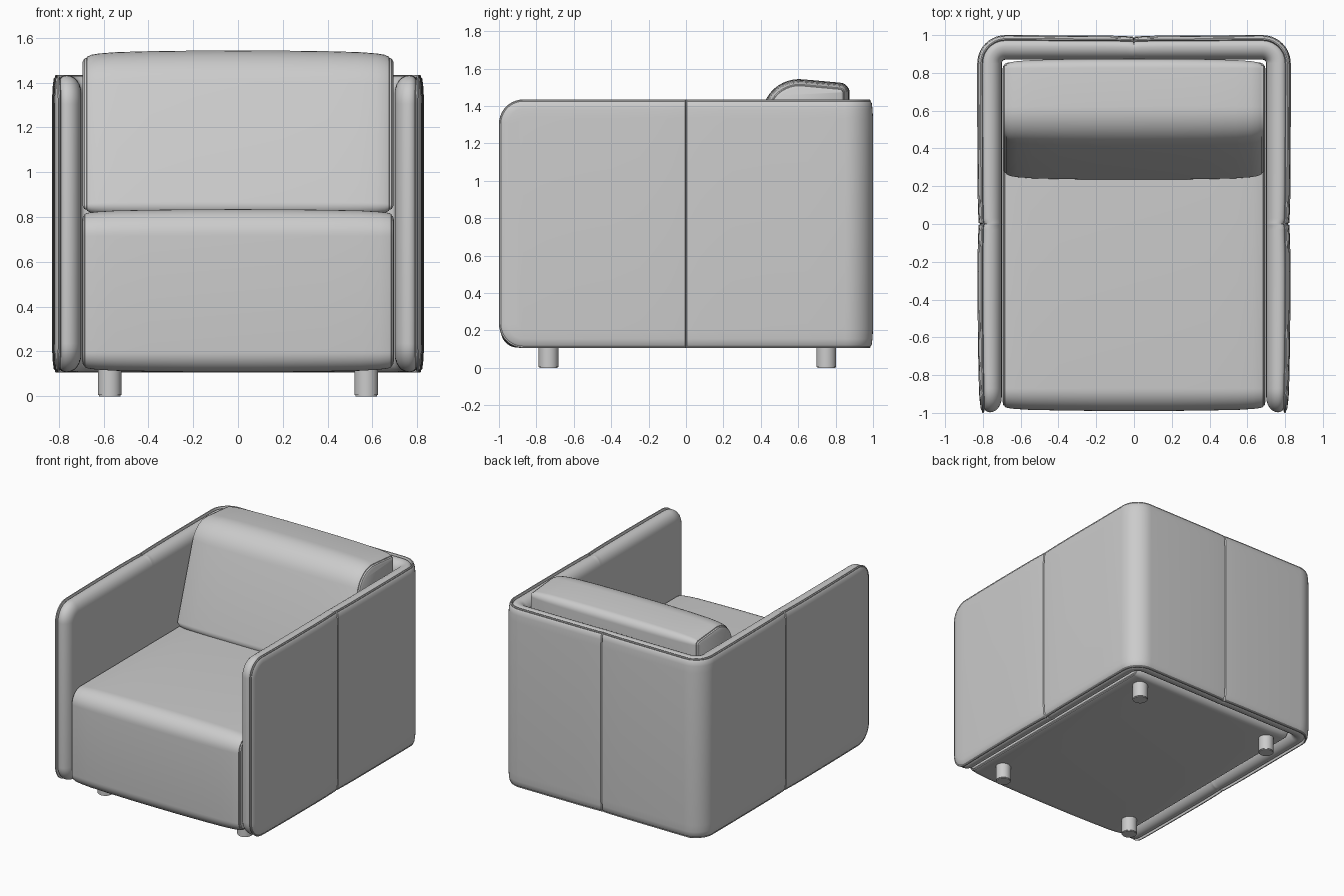
import bpy, bmesh, math
from mathutils import Vector

if "Cube" in bpy.data.objects:
    bpy.data.objects.remove(bpy.data.objects["Cube"])


def finish(name, bm, angle=40):
    bmesh.ops.recalc_face_normals(bm, faces=bm.faces)
    me = bpy.data.meshes.new(name)
    bm.to_mesh(me)
    bm.free()
    ob = bpy.data.objects.new(name, me)
    bpy.context.collection.objects.link(ob)
    bpy.ops.object.select_all(action='DESELECT')
    ob.select_set(True)
    bpy.context.view_layer.objects.active = ob
    bpy.ops.object.shade_smooth_by_angle(angle=math.radians(angle))
    return ob


# ---- wraparound shell: a rounded panel bent into a U ----
W, R = 0.83, 0.15                 # half width, back corner radius
Z0, Z1, RF = 0.105, 1.435, 0.13   # bottom, top, front corner radius
SIDE, ARC, BACK = 2 - R, R * math.pi / 2, 2 * (W - R)
TOTAL = 2 * SIDE + 2 * ARC + BACK
SEAMS = (1.0, TOTAL / 2, TOTAL - 1.0)


def bend(s, t):
    """Point on the U path at length s, moved inward by t."""
    mirror = s > TOTAL / 2
    if mirror:
        s = TOTAL - s
    if s < SIDE:
        x, y = -W + t, -1 + s
    elif s < SIDE + ARC:
        a = (s - SIDE) / R
        x = -W + R - (R - t) * math.cos(a)
        y = 1 - R + (R - t) * math.sin(a)
    else:
        x, y = -W + R + s - SIDE - ARC, 1 - t
    return (-x if mirror else x), y


def pinch(s):
    """Upholstery pulls in at the seams and the front ends."""
    p = max(0.008 * math.exp(-abs(s - q) / 0.12) for q in SEAMS)
    p = max(p, 0.014 * math.exp(-min(s, TOTAL - s) / 0.3))
    if min(abs(s - q) for q in SEAMS) < 0.002:
        p += 0.010
    return p


def build_shell():
    # (depth inward, inset from the outline): panel, piping, groove, padding
    levels = [(0, 0.10), (0.003, 0.05), (0.007, 0.018), (0.014, 0.010),
              (0.013, 0.004), (0.018, 0), (0.024, 0.001), (0.028, 0.014)]
    for k in range(1, 13):
        a = math.pi * k / 12
        if a < 1.58:
            levels.append((0.061 - 0.033 * math.cos(a), 0.025 - 0.022 * math.sin(a)))
        else:
            levels.append((0.061 - 0.069 * math.cos(a), 0.083 - 0.080 * math.sin(a)))
    mid = {SIDE + ARC * k / 10 for k in range(11)}
    mid |= {0.2, 0.3, 0.45, 0.6, 0.75, 1.25, 1.45, 1.65}
    mid |= {q + o for q in SEAMS[:2] for o in (-0.16, -0.08, -0.03, -0.006)}
    mid |= {1.006, 1.03, 1.08, 1.16, 1.0}
    mid |= {TOTAL - s for s in mid} | {TOTAL / 2}
    corner = [math.pi / 2 * k / 10 for k in range(11)]
    stations = [('start', a) for a in corner]
    stations += [('mid', s) for s in sorted(mid)]
    stations += [('end', a) for a in reversed(corner)]
    bm = bmesh.new()
    rings = []
    for kind, v in stations:
        top, bot = [], []
        for t, d in levels:
            rr = RF - d
            s, drop = v, d
            if kind != 'mid':
                s = d + rr * (1 - math.cos(v))
                drop = d + rr * (1 - math.sin(v))
                if kind == 'end':
                    s = TOTAL - s
            x, y = bend(s, t + pinch(s) * (1 - t / 0.13))
            top.append(bm.verts.new((x, y, Z1 - drop)))
            bot.append(bm.verts.new((x, y, Z0 + drop)))
        rings.append(top + bot[::-1])
    n = len(rings[0])
    for a, b in zip(rings, rings[1:]):
        for j in range(n):
            k = (j + 1) % n
            bm.faces.new((a[j], a[k], b[k], b[j]))
    for r in (rings[0], rings[-1]):
        for j in range(n // 2 - 1):
            bm.faces.new((r[j], r[j + 1], r[n - 2 - j], r[n - 1 - j]))
    return finish("shell", bm)


# ---- cushions: rounded side profile lofted across the width ----
def rounded(corners, d, steps=10):
    """Rounded convex outline from (y, z, radius) corners, inset by d."""
    pts, n = [], len(corners)
    for i, (y, z, r) in enumerate(corners):
        c = Vector((y, z))
        u = (Vector(corners[i - 1][:2]) - c).normalized()
        w = (Vector(corners[(i + 1) % n][:2]) - c).normalized()
        half = u.angle(w) / 2
        centre = c + (u + w).normalized() * (r / math.sin(half))
        p0 = c + u * (r / math.tan(half)) - centre
        p1 = c + w * (r / math.tan(half)) - centre
        turn = math.pi - 2 * half
        for k in range(steps + 1):
            f = k / steps
            dirn = (p0 * math.sin((1 - f) * turn) + p1 * math.sin(f * turn)) / math.sin(turn)
            pts.append(centre + dirn.normalized() * max(r - d, 0.001))
    return pts


def cushion(name, corners, half_profile):
    full = [(-x, d) for x, d in reversed(half_profile)] + half_profile[1:]
    bm = bmesh.new()
    rings = [[bm.verts.new((x, p.x, p.y)) for p in rounded(corners, d)] for x, d in full]
    n = len(rings[0])
    for a, b in zip(rings, rings[1:]):
        for j in range(n):
            k = (j + 1) % n
            bm.faces.new((a[j], a[k], b[k], b[j]))
    bm.faces.new(rings[0])
    bm.faces.new(rings[-1])
    return finish(name, bm)


# crown across the width, then the seam and the side panel: (x, inset)
seat_crown = [(0, 0), (0.2, 0.0005), (0.4, 0.003), (0.55, 0.006), (0.63, 0.011),
              (0.67, 0.016), (0.684, 0.021), (0.685, 0.027), (0.692, 0.032), (0.696, 0.05)]
back_crown = [(0, 0), (0.2, 0.0005), (0.4, 0.003), (0.54, 0.007), (0.62, 0.013),
              (0.655, 0.019), (0.674, 0.028), (0.676, 0.033), (0.686, 0.036), (0.694, 0.05)]

build_shell()
cushion("seat", [(-0.99, 0.108, 0.09), (0.87, 0.108, 0.055),
                 (0.87, 0.835, 0.055), (-0.99, 0.835, 0.12)], seat_crown)
cushion("back_cushion", [(0.215, 0.80, 0.052), (0.875, 0.80, 0.052),
                         (0.875, 1.52, 0.055), (0.465, 1.557, 0.2)], back_crown)

# ---- legs ----
for sx, side in ((-1, "left"), (1, "right")):
    for y, end in ((-0.735, "front"), (0.75, "back")):
        bm = bmesh.new()
        bmesh.ops.create_cone(bm, cap_ends=True, segments=32, radius1=0.053,
                              radius2=0.053, depth=0.13)
        bmesh.ops.translate(bm, verts=bm.verts, vec=(sx * 0.573, y, 0.065))
        rim = [e for e in bm.edges if all(v.co.z < 0.001 for v in e.verts)]
        bmesh.ops.bevel(bm, geom=rim, offset=0.005, segments=2, affect='EDGES')
        finish(f"{end}_{side}_leg", bm)
